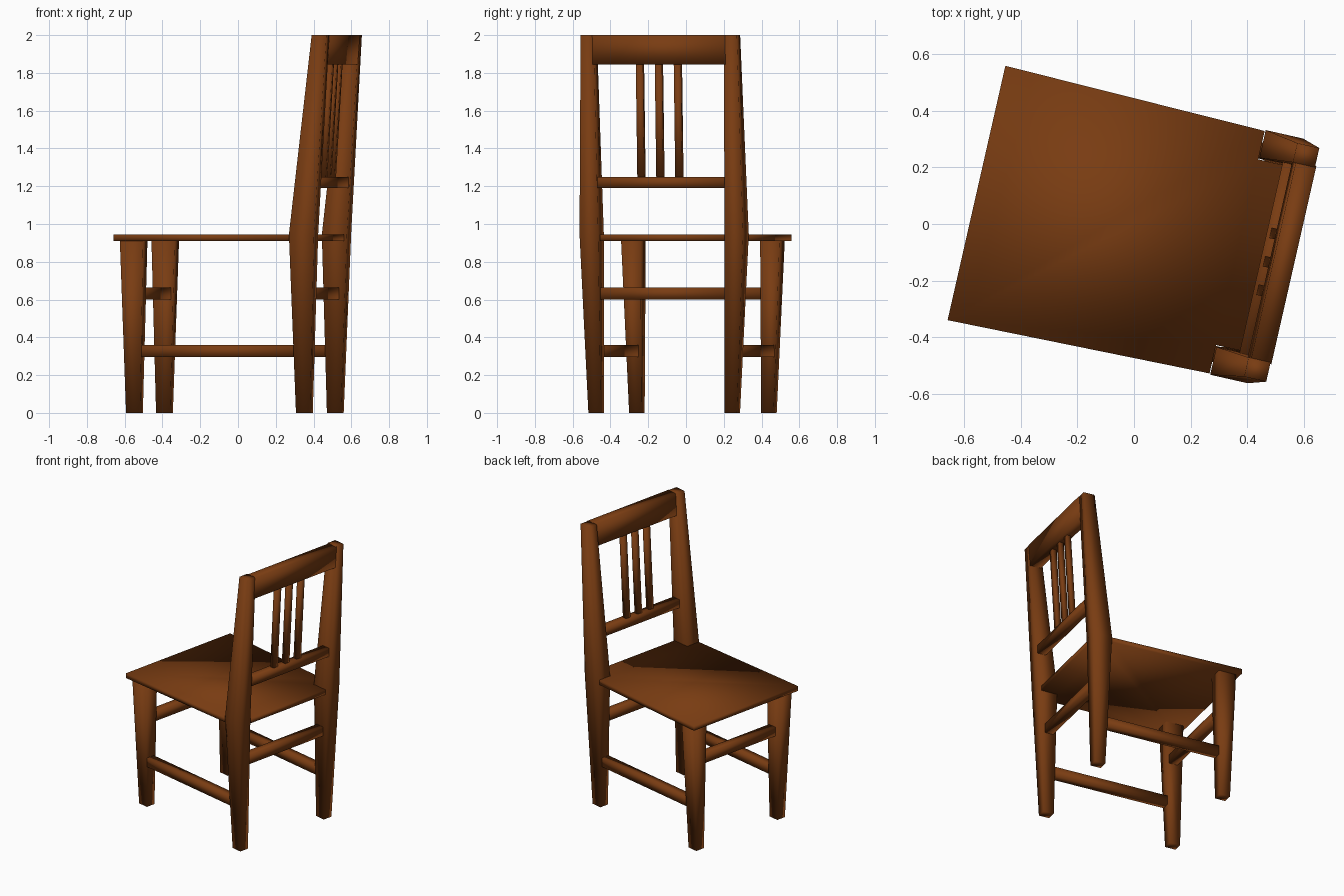
import bpy, bmesh, math
from mathutils import Matrix

if "Cube" in bpy.data.objects:
    bpy.data.objects.remove(bpy.data.objects["Cube"])

# Chair is modelled facing -x and symmetric about y = 0, then turned into place
PLACE = Matrix.Rotation(math.radians(-12.8), 4, 'Z') @ Matrix.Translation((0, -0.0165, 0))

wood = bpy.data.materials.new("brown_wood")
wood.diffuse_color = (0.19, 0.045, 0.006, 1)
wood.use_nodes = True
wood.node_tree.nodes["Principled BSDF"].inputs["Base Color"].default_value = wood.diffuse_color


def loft(name, rings):
    """Join equal-length rings of points into a closed solid."""
    bm = bmesh.new()
    rows = [[bm.verts.new(p) for p in ring] for ring in rings]
    n = len(rows[0])
    for lo, hi in zip(rows, rows[1:]):
        for i in range(n):
            j = (i + 1) % n
            bm.faces.new((lo[i], lo[j], hi[j], hi[i]))
    bm.faces.new(rows[0])
    bm.faces.new(rows[-1])
    bmesh.ops.recalc_face_normals(bm, faces=bm.faces)
    for f in bm.faces:
        f.smooth = True
    me = bpy.data.meshes.new(name)
    bm.to_mesh(me)
    bm.free()
    me.materials.append(wood)
    ob = bpy.data.objects.new(name, me)
    bpy.context.collection.objects.link(ob)
    ob.matrix_world = PLACE
    return ob


def bar(name, sections):
    """Solid from rectangular sections (z, x0, x1, y0, y1)."""
    return loft(name, [[(x0, y0, z), (x1, y0, z), (x1, y1, z), (x0, y1, z)]
                       for z, x0, x1, y0, y1 in sections])


def box(name, x0, x1, y0, y1, z0, z1):
    return bar(name, [(z0, x0, x1, y0, y1), (z1, x0, x1, y0, y1)])


# Seat board, notched around the back posts
half = [(-0.568, 0.4615), (0.378, 0.44), (0.378, 0.337), (0.502, 0.337)]
outline = half + [(x, -y) for x, y in reversed(half)]
loft("seat", [[(x, y, z) for x, y in outline] for z in (0.91, 0.944)])

for side, s in (("left", 1), ("right", -1)):
    # Tapered front leg with a straight inner face
    bar("front_leg_" + side, [(0, -0.515, -0.439, s * 0.325, s * 0.392),
                              (0.912, -0.54, -0.414, s * 0.325, s * 0.43)])
    # Back post: leg below the seat, leaning upright above it
    bar("back_post_" + side, [(0, 0.41, 0.486, s * 0.336, s * 0.403),
                              (0.945, 0.381, 0.517, s * 0.343, s * 0.444),
                              (2.0, 0.50, 0.58, s * 0.354, s * 0.424)])
    # Low side stretcher
    box("side_stretcher_" + side, -0.43, 0.415, s * 0.34, s * 0.398, 0.295, 0.36)

# Front and back stretchers
box("front_stretcher", -0.495, -0.434, -0.345, 0.345, 0.60, 0.665)
box("back_stretcher", 0.414, 0.474, -0.34, 0.34, 0.60, 0.665)

# Backrest rails
box("lower_back_rail", 0.465, 0.525, -0.346, 0.346, 1.19, 1.25)
bar("top_back_rail", [(1.845, 0.497, 0.572, -0.36, 0.36),
                      (2.0, 0.51, 0.584, -0.36, 0.36)])

# Three leaning spindles
for i in range(3):
    y = -0.113 + 0.103 * i
    bar("spindle_%d" % (i + 1), [(1.24, 0.478, 0.51, y - 0.019, y + 0.019),
                                 (1.86, 0.515, 0.547, y - 0.019, y + 0.019)])
